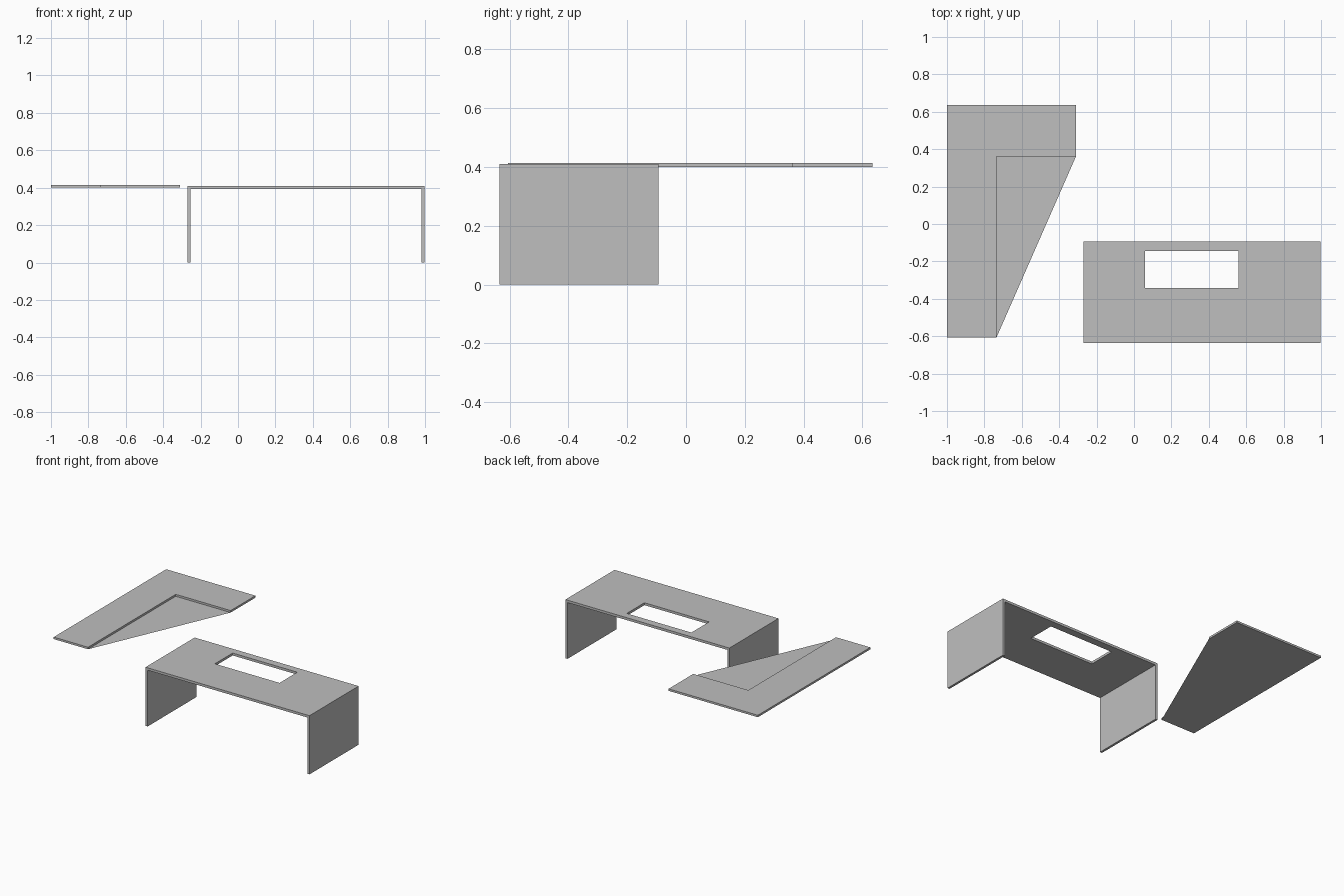
import bpy
import bmesh

cube = bpy.data.objects.get("Cube")
if cube:
    bpy.data.objects.remove(cube, do_unlink=True)

grey = bpy.data.materials.new("plain grey")
grey.use_nodes = True
grey.diffuse_color = (0.52, 0.52, 0.52, 1)
grey.node_tree.nodes["Principled BSDF"].inputs["Base Color"].default_value = grey.diffuse_color


def finish(name, bm):
    bmesh.ops.recalc_face_normals(bm, faces=bm.faces)
    mesh = bpy.data.meshes.new(name)
    bm.to_mesh(mesh)
    bm.free()
    mesh.materials.append(grey)
    obj = bpy.data.objects.new(name, mesh)
    bpy.context.scene.collection.objects.link(obj)
    return obj


def sheet(name, outline, z):
    """A flat, single-sided outline at one height."""
    bm = bmesh.new()
    bm.faces.new([bm.verts.new((x, y, z)) for x, y in outline])
    return finish(name, bm)


def slab(name, outline, z0, z1):
    """An outline extruded from z0 up to z1."""
    bm = bmesh.new()
    base = bm.faces.new([bm.verts.new((x, y, z0)) for x, y in outline])
    new = bmesh.ops.extrude_face_region(bm, geom=[base], use_keep_orig=True)["geom"]
    for v in new:
        if isinstance(v, bmesh.types.BMVert):
            v.co.z = z1
    return finish(name, bm)


def box(name, x0, x1, y0, y1, z0, z1):
    return slab(name, [(x0, y0), (x1, y0), (x1, y1), (x0, y1)], z0, z1)


# Desk extents
left, right = -0.27, 0.997
front, back = -0.635, -0.093
top, under, panel = 0.41, 0.393, 0.016

# Desktop with a rectangular opening, as a grid of cells minus the middle one
xs = [left, 0.06, 0.56, right]
ys = [front, -0.341, -0.145, back]
bm = bmesh.new()
grid = [[bm.verts.new((x, y, under)) for y in ys] for x in xs]
cells = [bm.faces.new((grid[i][j], grid[i + 1][j], grid[i + 1][j + 1], grid[i][j + 1]))
         for i in range(3) for j in range(3) if (i, j) != (1, 1)]
raised = bmesh.ops.extrude_face_region(bm, geom=cells, use_keep_orig=True)["geom"]
for v in raised:
    if isinstance(v, bmesh.types.BMVert):
        v.co.z = top
bmesh.ops.dissolve_limit(bm, angle_limit=0.01, verts=bm.verts, edges=bm.edges)
finish("desktop", bm)

# Full-depth side panels
box("right_side_panel", left, left + panel, front, back, 0, under)
box("left_side_panel", right - panel, right, front, back, 0, under)

# L-shaped return top and the thin corner web that closes its inner angle
outer, inner, end = -1.0, -0.735, -0.31
near, elbow, far = -0.606, 0.362, 0.635
slab("return_top", [(outer, near), (inner, near), (inner, elbow),
                    (end, elbow), (end, far), (outer, far)], 0.40, 0.414)
sheet("corner_web", [(inner, near), (end, elbow), (inner, elbow)], 0.40)
